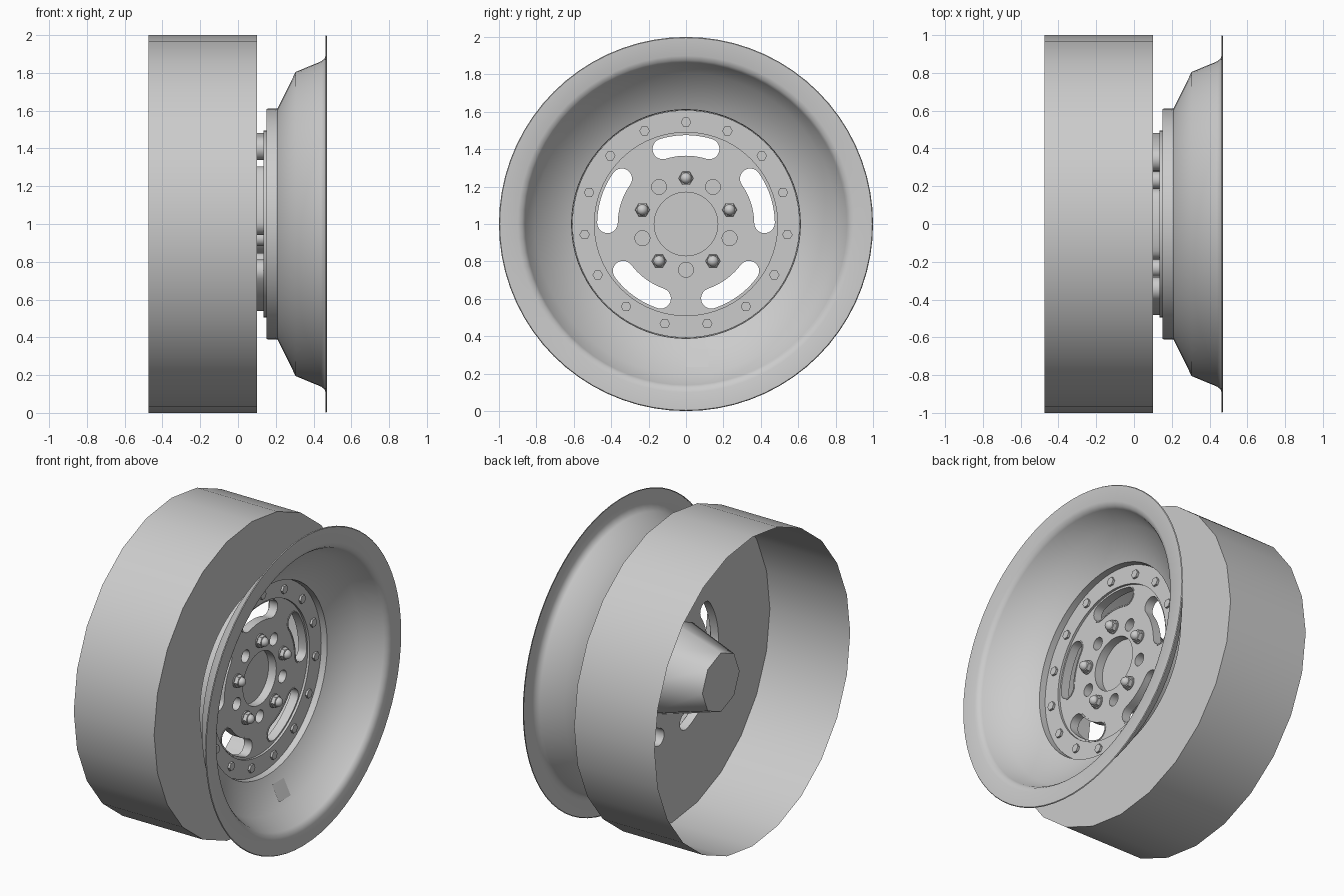
import bpy, bmesh
from math import sin, cos, pi, radians
from mathutils import Matrix

if "Cube" in bpy.data.objects:
    bpy.data.objects.remove(bpy.data.objects["Cube"], do_unlink=True)

grey = bpy.data.materials.new("plain_grey")
grey.use_nodes = True
grey.diffuse_color = (0.6, 0.6, 0.6, 1)
grey.node_tree.nodes["Principled BSDF"].inputs["Base Color"].default_value = (0.6, 0.6, 0.6, 1)

# Parts are built around a local z axle, then laid along world x
AXLE = Matrix(((0, 0, 1, 0), (1, 0, 0, 0), (0, 1, 0, 1), (0, 0, 0, 1)))
FIFTHS = [radians(90 + 72 * i) for i in range(5)]
BETWEEN = [a + pi / 5 for a in FIFTHS]
LUG_R = 0.245


def finish(ob, angle=50):
    bpy.ops.object.select_all(action='DESELECT')
    ob.select_set(True)
    bpy.context.view_layer.objects.active = ob
    bpy.ops.object.shade_smooth_by_angle(angle=radians(angle))
    return ob


def add_mesh(name, bm, angle=50):
    bmesh.ops.remove_doubles(bm, verts=bm.verts, dist=1e-5)
    bmesh.ops.recalc_face_normals(bm, faces=bm.faces)
    bm.transform(AXLE)
    me = bpy.data.meshes.new(name)
    bm.to_mesh(me)
    bm.free()
    me.materials.append(grey)
    ob = bpy.data.objects.new(name, me)
    bpy.context.collection.objects.link(ob)
    return finish(ob, angle)


def spin_profile(bm, profile, segments, at=(0, 0)):
    """Revolve (x, radius) points about the axle, offset to a point on the face."""
    verts = [bm.verts.new((r + at[0], at[1], x)) for x, r in profile]
    edges = [bm.edges.new(pair) for pair in zip(verts, verts[1:])]
    bmesh.ops.spin(bm, geom=verts + edges, cent=(at[0], at[1], 0), axis=(0, 0, 1),
                   angle=2 * pi, steps=segments)


def lathe(name, profile, segments, spots=((0, 0),), angle=50):
    bm = bmesh.new()
    for at in spots:
        spin_profile(bm, profile, segments, at)
    return add_mesh(name, bm, angle)


def polar(r, a):
    return (r * cos(a), r * sin(a))


def circle(r, n, at=(0, 0)):
    return [(at[0] + r * cos(2 * pi * i / n), at[1] + r * sin(2 * pi * i / n))
            for i in range(n)]


def slot(mid, cap, mid_r=0.42, half=0.3):
    """Curved slot outline with round ends."""
    steps = [i / 10 for i in range(11)]
    pts = [polar(mid_r + cap, mid + half * (2 * t - 1)) for t in steps]
    for end, start in ((mid + half, 0), (mid - half, pi)):
        c = polar(mid_r, end)
        for t in steps[1:-1]:
            d = polar(cap, end + start + pi * t)
            pts.append((c[0] + d[0], c[1] + d[1]))
        if start == 0:
            pts += [polar(mid_r - cap, mid + half * (1 - 2 * t)) for t in steps]
    return pts


def plate(name, outlines, x0, x1):
    """Flat plate from closed outlines; inner outlines become holes."""
    cu = bpy.data.curves.new(name, 'CURVE')
    cu.dimensions = '2D'
    cu.fill_mode = 'BOTH'
    cu.extrude = (x1 - x0) / 2
    for pts in outlines:
        sp = cu.splines.new('POLY')
        sp.points.add(len(pts) - 1)
        for p, (u, v) in zip(sp.points, pts):
            p.co = (u, v, 0, 1)
        sp.use_cyclic_u = True
    cu.materials.append(grey)
    ob = bpy.data.objects.new(name, cu)
    bpy.context.collection.objects.link(ob)
    ob.matrix_world = AXLE @ Matrix.Translation((0, 0, (x0 + x1) / 2))
    bpy.ops.object.select_all(action='DESELECT')
    ob.select_set(True)
    bpy.context.view_layer.objects.active = ob
    bpy.ops.object.convert(target='MESH')
    return finish(bpy.context.view_layer.objects.active, 35)


# Rear drum: open barrel, pierced wall and tapered hub
lathe("drum_barrel", [(-0.475, 1), (0.1, 1)], 24)
plate("drum_wall", [circle(1, 24)] + [slot(a, 0.055) for a in FIFTHS], 0.1, 0.1)
lathe("hub_cone", [(0.1, 0.3), (-0.25, 0.19), (-0.25, 0)], 8)

# Flared outer dish with rolled lip
lathe("rim_dish", [(0.463, 0.994), (0.465, 1), (0.47, 0.996), (0.467, 0.9), (0.458, 0.875),
                   (0.44, 0.861), (0.305, 0.805), (0.21, 0.612), (0.152, 0.61), (0.152, 0.48)], 72)

# Centre disc with windows, bolt holes and bore
lug_spots = [polar(LUG_R, a) for a in FIFTHS]
hole_spots = [polar(LUG_R, a) for a in BETWEEN]
plate("centre_disc", [circle(0.495, 64), circle(0.17, 48)]
      + [slot(a, 0.06) for a in FIFTHS]
      + [circle(0.04, 20, at) for at in hole_spots], 0.135, 0.155)

# Raised sleeves lining each window, hole and the bore
for i, a in enumerate(FIFTHS):
    plate("window_sleeve_%d" % (i + 1), [slot(a, 0.063), slot(a, 0.055)], 0.1, 0.158)
lathe("hole_sleeves", [(0.1, 0.04), (0.155, 0.04)], 20, hole_spots)
lathe("lug_sleeves", [(0.1, 0.045), (0.14, 0.045)], 20, lug_spots)
lathe("bore_sleeve", [(0.1, 0.17), (0.155, 0.17)], 48)

# Clamp ring and its fifteen hex bolts
plate("clamp_ring", [circle(0.608, 72), circle(0.49, 72)], 0.152, 0.17)
lathe("ring_bolts", [(0.168, 0.028), (0.184, 0.028), (0.184, 0)], 6,
      [polar(0.545, radians(90 + 24 * i)) for i in range(15)], 30)

# Lug nuts: washer, hex body and domed cap
lathe("lug_washers", [(0.154, 0.043), (0.162, 0.043), (0.162, 0)], 24, lug_spots, 30)
lathe("lug_nuts", [(0.16, 0.04), (0.185, 0.038), (0.188, 0.03)], 6, lug_spots, 30)
dome = [(0.185 + 0.03 * sin(t * pi / 10), 0.03 * cos(t * pi / 10)) for t in range(5)]
lathe("lug_domes", dome + [(0.215, 0)], 16, lug_spots)

# Small flat tab lying on the dish slope
bm = bmesh.new()
tab = [(0.0, -0.665, 0.243), (0.12, -0.665, 0.243), (0.12, -0.765, 0.293), (0.0, -0.765, 0.293)]
bm.faces.new([bm.verts.new(p) for p in tab])
add_mesh("dish_tab", bm)
